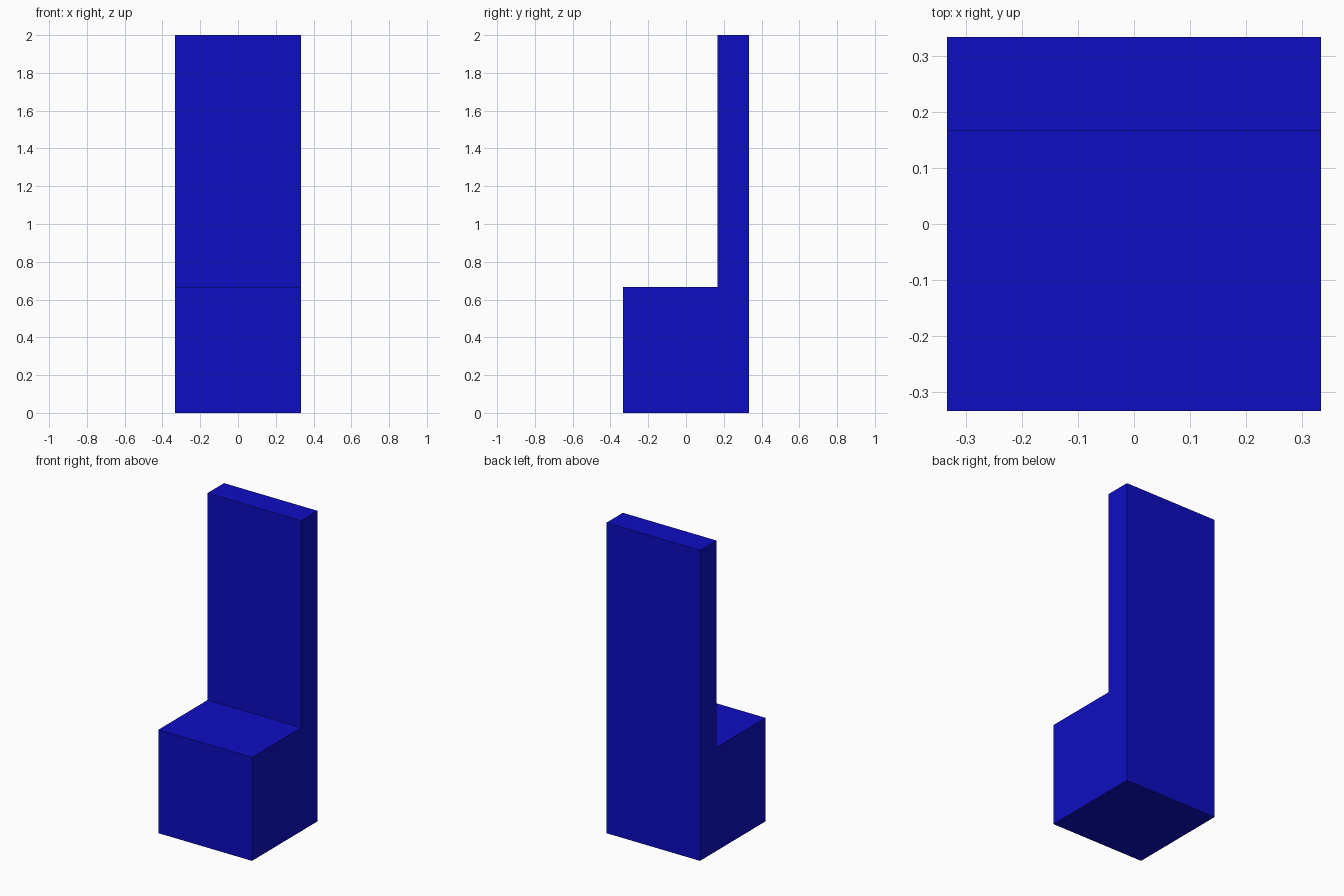
import bpy
import bmesh

if "Cube" in bpy.data.objects:
    bpy.data.objects.remove(bpy.data.objects["Cube"])

# Flat blue used on the whole chair
blue = bpy.data.materials.new("deep blue")
blue.diffuse_color = (0.004, 0.004, 0.54, 1.0)
blue.use_nodes = True
blue.node_tree.nodes["Principled BSDF"].inputs["Base Color"].default_value = blue.diffuse_color

H = 1 / 3  # half width and half depth

# L-shaped side profile (y, z): seat block in front, tall backrest behind
profile = [(-H, 0), (H, 0), (H, 2), (H / 2, 2), (H / 2, 2 * H), (-H, 2 * H)]

# Extrude the profile across the width
bm = bmesh.new()
side = bm.faces.new([bm.verts.new((-H, y, z)) for y, z in profile])
result = bmesh.ops.extrude_face_region(bm, geom=[side], use_keep_orig=True)
moved = [v for v in result["geom"] if isinstance(v, bmesh.types.BMVert)]
bmesh.ops.translate(bm, verts=moved, vec=(2 * H, 0, 0))
bmesh.ops.recalc_face_normals(bm, faces=bm.faces)

mesh = bpy.data.meshes.new("block_chair")
bm.to_mesh(mesh)
bm.free()
mesh.materials.append(blue)
chair = bpy.data.objects.new("block_chair", mesh)
bpy.context.collection.objects.link(chair)
